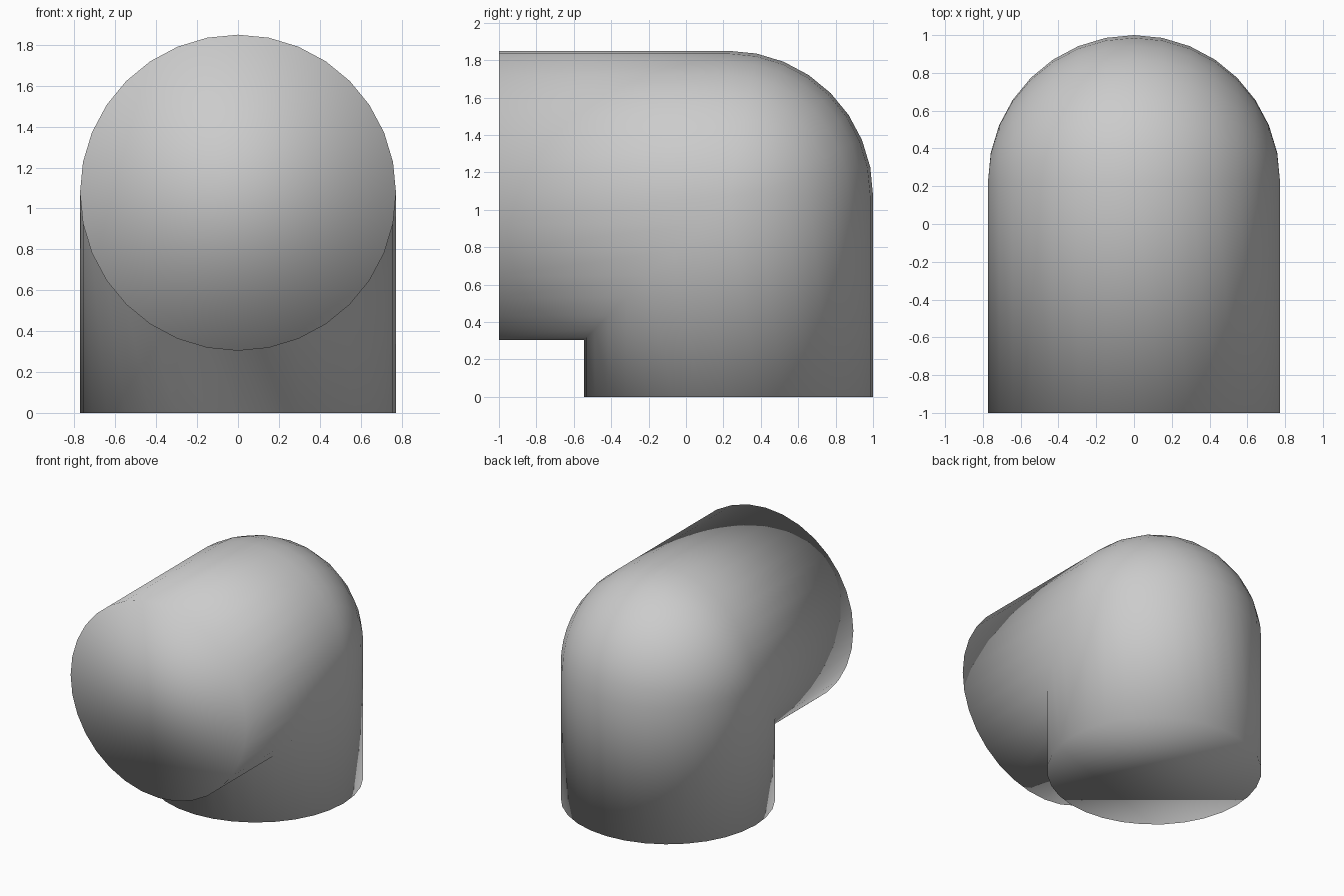
import bpy, bmesh
from math import sin, cos, pi

if "Cube" in bpy.data.objects:
    bpy.data.objects.remove(bpy.data.objects["Cube"])

R = 0.773            # pipe radius
CY, CZ = 0.227, 1.077  # bend centre
SIDES, BEND_STEPS = 32, 8

bm = bmesh.new()


def ring(place):
    """One loop of the pipe; h is the offset towards the outer side of the bend."""
    verts = []
    for i in range(SIDES):
        t = 2 * pi * i / SIDES
        x, h = R * sin(t), R * cos(t)
        y, z = place(h)
        verts.append(bm.verts.new((x, y, z)))
    return verts


def bend(phi):
    # outer half follows a quarter sphere, inner half meets in a 45 degree mitre
    return lambda h: ((CY + h * cos(phi), CZ + h * sin(phi)) if h > 0
                      else (CY + h, CZ + h))


# Loops from the foot, round the bend, to the front end
rings = [ring(lambda h: (CY + h, 0))]
rings += [ring(bend(pi / 2 * k / BEND_STEPS)) for k in range(BEND_STEPS + 1)]
rings.append(ring(lambda h: (-1, CZ + h)))

# Skin between loops and close both ends
for a, b in zip(rings, rings[1:]):
    for i in range(SIDES):
        j = (i + 1) % SIDES
        bm.faces.new((a[i], a[j], b[j], b[i]))
bm.faces.new(rings[0])
bm.faces.new(rings[-1])

# Collapse the duplicate mitre loops
bmesh.ops.remove_doubles(bm, verts=bm.verts, dist=1e-4)
bmesh.ops.recalc_face_normals(bm, faces=bm.faces)
for f in bm.faces:
    f.smooth = True

mesh = bpy.data.meshes.new("pipe_elbow")
bm.to_mesh(mesh)
bm.free()
bpy.context.collection.objects.link(bpy.data.objects.new("pipe_elbow", mesh))
